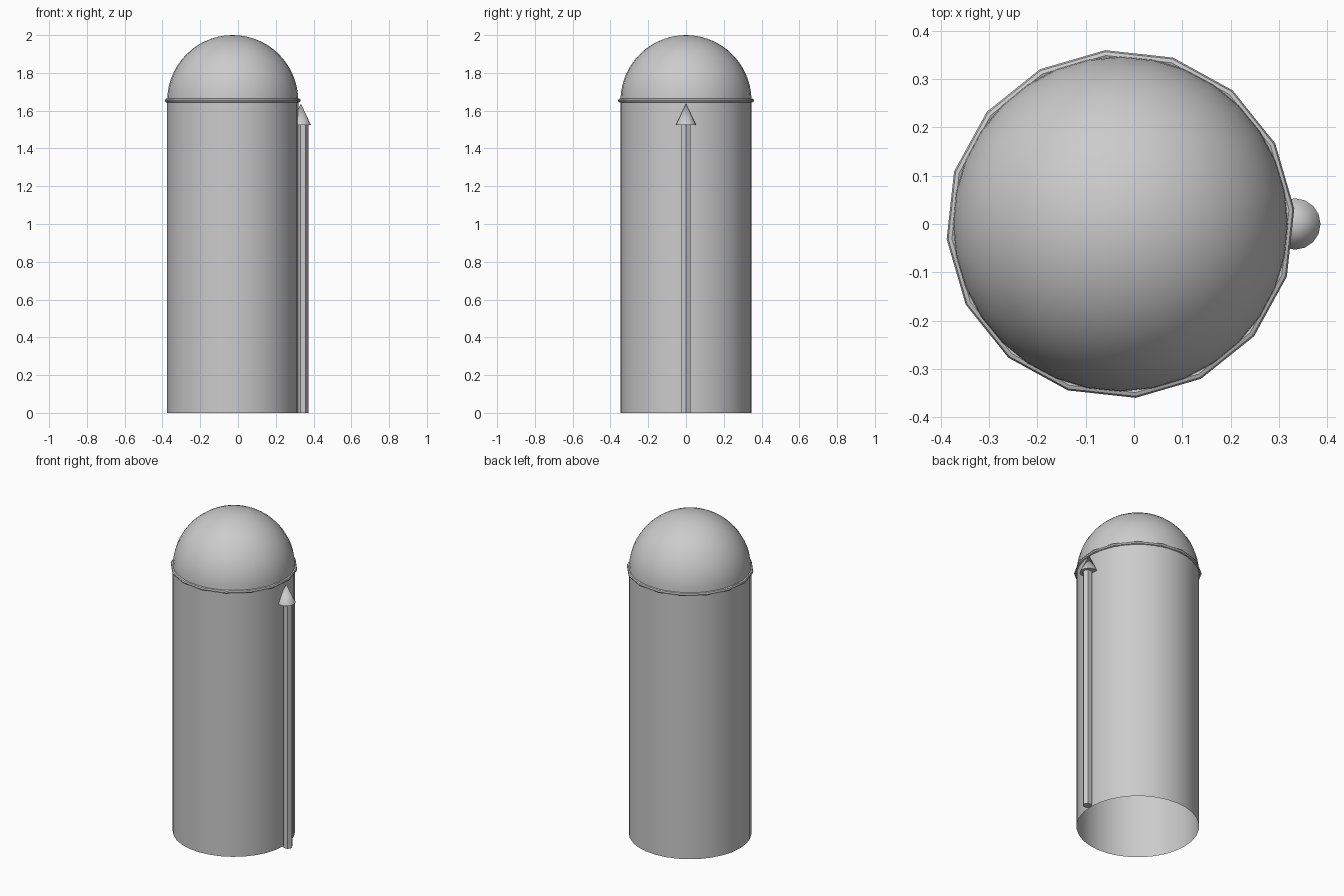
import bpy
import math

cube = bpy.data.objects.get("Cube")
if cube:
    bpy.data.objects.remove(cube, do_unlink=True)

CENTRE_X = -0.028
RADIUS = 0.347
SEAM_Z = 1.652

grey = bpy.data.materials.new("plain_grey")
grey.use_nodes = True
colour = (0.6, 0.6, 0.6, 1)
grey.diffuse_color = colour
grey.node_tree.nodes["Principled BSDF"].inputs["Base Color"].default_value = colour


def finish(name, smooth_angle=None):
    """Name the active part, colour it and set its shading."""
    part = bpy.context.object
    part.name = name
    part.data.materials.clear()
    part.data.materials.append(grey)
    if smooth_angle:
        bpy.ops.object.shade_smooth_by_angle(angle=math.radians(smooth_angle))
    return part


def lathe(name, profile, sides=32):
    """Revolve (radius, z) points into an open shell; radius 0 makes a pole."""
    verts, rings, faces = [], [], []
    for r, z in profile:
        count = sides if r > 1e-5 else 1
        start = len(verts)
        rings.append([start + i % count for i in range(sides)])
        for i in range(count):
            a = math.tau * i / sides
            verts.append((r * math.cos(a), r * math.sin(a), z))
    for low, high in zip(rings, rings[1:]):
        for i in range(sides):
            j = (i + 1) % sides
            quad = [low[i], low[j], high[j], high[i]]
            faces.append(list(dict.fromkeys(quad)))
    mesh = bpy.data.meshes.new(name)
    mesh.from_pydata(verts, [], faces)
    part = bpy.data.objects.new(name, mesh)
    part.location.x = CENTRE_X
    bpy.context.collection.objects.link(part)
    bpy.ops.object.select_all(action='DESELECT')
    part.select_set(True)
    bpy.context.view_layer.objects.active = part
    return finish(name, 40)


# Open-bottomed tube body
lathe("body", [(RADIUS, 0), (RADIUS, SEAM_Z)])

# Hemispherical dome
steps = 14
arc = [math.pi / 2 * i / steps for i in range(steps + 1)]
lathe("dome", [(RADIUS * math.cos(a), SEAM_Z + (2 - SEAM_Z) * math.sin(a))
               for a in arc])

# Thin coarse ring around the seam
bpy.ops.mesh.primitive_torus_add(
    major_segments=16, minor_segments=8, major_radius=0.35,
    minor_radius=0.011, location=(CENTRE_X, 0, 1.654),
    rotation=(0, 0, math.radians(5)))
finish("seam_ring", 30)

# Six-sided side rod, one corner facing outward
bpy.ops.mesh.primitive_cylinder_add(
    vertices=6, radius=0.027, depth=1.53, location=(0.345, 0, 0.765),
    rotation=(0, 0, math.radians(30)))
finish("side_rod")

# Pointed tip of the rod
bpy.ops.mesh.primitive_cone_add(
    vertices=16, radius1=0.053, radius2=0, depth=0.112,
    location=(0.333, 0, 1.581))
finish("rod_tip", 40)
